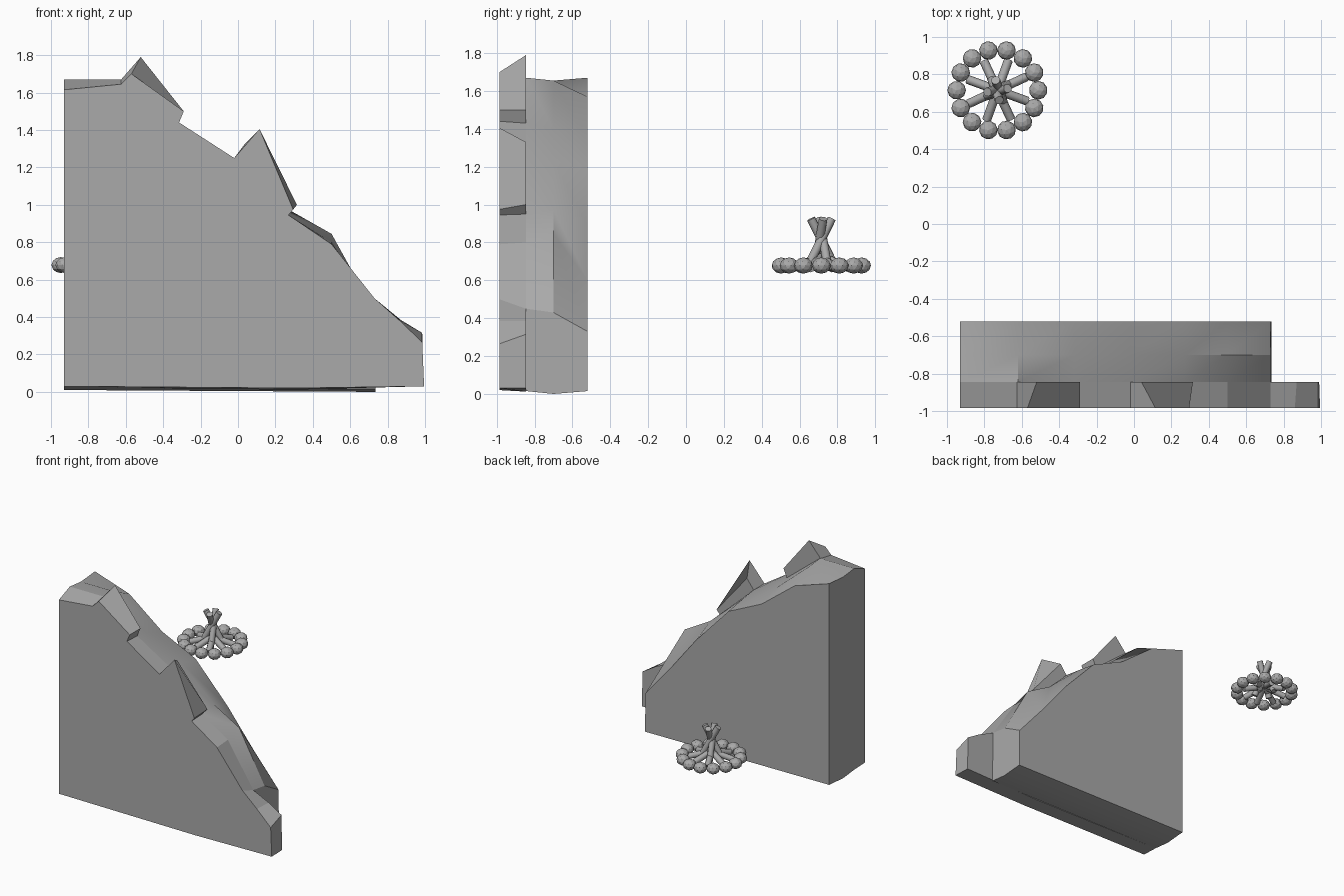
import bpy, bmesh, math
from mathutils import Vector

cube = bpy.data.objects.get("Cube")
if cube:
    bpy.data.objects.remove(cube, do_unlink=True)

grey = bpy.data.materials.new("stone_grey")
grey.use_nodes = True
grey.diffuse_color = (0.4, 0.4, 0.4, 1)
grey.node_tree.nodes["Principled BSDF"].inputs["Base Color"].default_value = (0.4, 0.4, 0.4, 1)


def finish(bm, name, smooth=None):
    bmesh.ops.recalc_face_normals(bm, faces=bm.faces)
    mesh = bpy.data.meshes.new(name)
    bm.to_mesh(mesh)
    bm.free()
    mesh.materials.append(grey)
    ob = bpy.data.objects.new(name, mesh)
    bpy.context.collection.objects.link(ob)
    if smooth:
        bpy.ops.object.select_all(action='DESELECT')
        ob.select_set(True)
        bpy.context.view_layer.objects.active = ob
        bpy.ops.object.shade_smooth_by_angle(angle=math.radians(smooth))
    return ob


def loft(name, sections, smooth=None):
    """Skin matching closed (x, z) outlines placed at successive y depths."""
    bm = bmesh.new()
    rings = [[bm.verts.new((x, y, z)) for x, z in pts] for y, pts in sections]
    n = len(rings[0])
    for a, b in zip(rings, rings[1:]):
        for i in range(n):
            j = (i + 1) % n
            bm.faces.new((a[i], a[j], b[j], b[i]))
    bm.faces.new(rings[0])
    bm.faces.new(rings[-1])
    return finish(bm, name, smooth)


# Front slab of the cliff, with two jutting crags and a low foot
face_front = [(-.93, 1.615), (-.625, 1.645), (-.57, 1.70), (-.29, 1.50), (-.315, 1.44),
              (-.02, 1.25), (.115, 1.405), (.295, .975), (.27, .945), (.5, .79),
              (.73, .50), (.86, .385), (.985, .265), (.995, .03), (.3, .02), (-.93, .03)]
face_back = [(-.93, 1.67), (-.625, 1.67), (-.52, 1.79), (-.29, 1.50), (-.32, 1.43),
             (-.02, 1.25), (.04, 1.33), (.315, 1.0), (.27, .95), (.5, .80),
             (.73, .45), (.87, .385), (.985, .315), (.99, .03), (.3, .012), (-.93, .025)]
loft("cliff_face", [(-.985, face_front), (-.845, face_back)])

# Sloping body of the cliff behind the slab
columns = (-.93, -.62, -.32, -.02, .27, .5, .73)
slopes = [(-.845, (1.67, 1.67, 1.43, 1.25, .95, .80, .45), .015),
          (-.70, (1.655, 1.655, 1.40, 1.23, .975, .845, .43), 0),
          (-.52, (1.67, 1.57, 1.34, 1.20, .89, .60, .33), .015)]
loft("cliff_body", [(y, list(zip(columns, tops)) + [(.735, base), (-.93, base + .01)])
                    for y, tops, base in slopes], smooth=30)

# Campfire
centre = Vector((-.73, .715, 0))


def polar(radius, degrees, z):
    a = math.radians(degrees)
    return centre + Vector((radius * math.cos(a), radius * math.sin(a), z))


def log(name, start, end, radius):
    bm = bmesh.new()
    axis = end - start
    bmesh.ops.create_cone(bm, cap_ends=True, segments=8, radius1=radius,
                          radius2=radius, depth=axis.length)
    ob = finish(bm, name, smooth=50)
    ob.location = (start + end) / 2
    ob.rotation_mode = 'QUATERNION'
    ob.rotation_quaternion = axis.to_track_quat('Z', 'Y')


# Ring of stones
STONES = 14
for i in range(STONES):
    bm = bmesh.new()
    bmesh.ops.create_icosphere(bm, subdivisions=2, radius=.05)
    stone = finish(bm, f"fire_stone_{i + 1}")
    stone.location = polar(.218, i * 360 / STONES, .678)
    stone.scale.z = .86
    stone.rotation_euler.z = i * 1.3

# Logs lying like spokes
for i in range(8):
    turn = 70 + i * 45
    log(f"ground_log_{i + 1}", polar(.17, turn, .665), polar(.0, turn, .72), .024)

# Upright logs crossing near the top
for i in range(4):
    turn = 25 + i * 90
    log(f"upright_log_{i + 1}", polar(.085, turn, .66), polar(.055, turn + 165, .925), .024)
